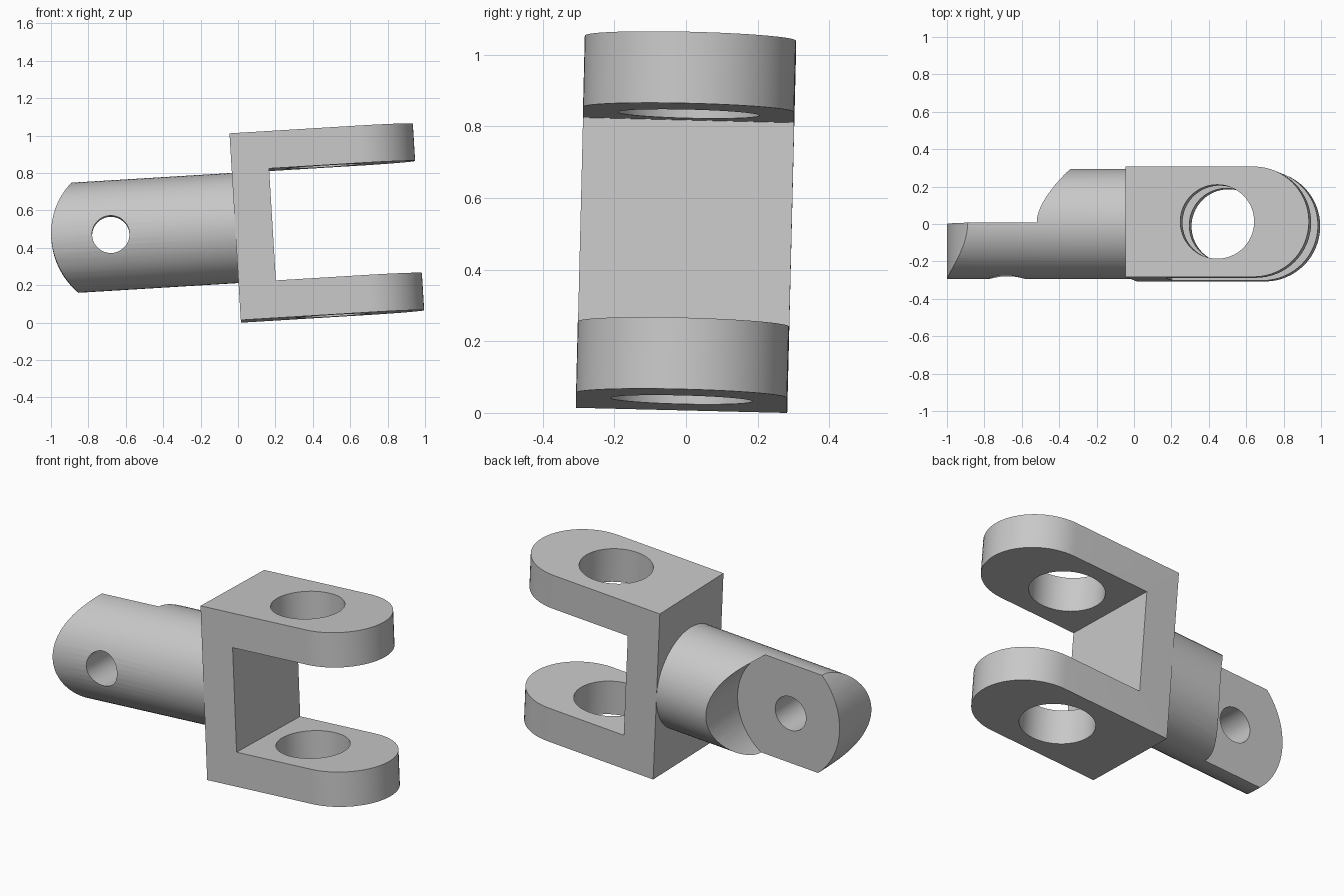
import bpy, bmesh, math
from mathutils import Matrix

if "Cube" in bpy.data.objects:
    bpy.data.objects.remove(bpy.data.objects["Cube"], do_unlink=True)

HALF_W = 0.295      # half width of the yoke and radius of the shaft
LENGTH = 0.982      # yoke length
PIN_X = -0.666      # cross hole position along the shaft

steel = bpy.data.materials.new("light_grey_steel")
steel.use_nodes = True
colour = (0.58, 0.58, 0.58, 1)
steel.diffuse_color = colour
steel.node_tree.nodes["Principled BSDF"].inputs["Base Color"].default_value = colour


def circle(cx, cy, r, n=64):
    return [(cx + r * math.cos(2 * math.pi * i / n),
             cy + r * math.sin(2 * math.pi * i / n)) for i in range(n)]


def round_end(x_flat, cx, r, n=32):
    """Strip of half width r, flat at x_flat and rounded about cx."""
    side = 1 if cx > x_flat else -1
    arc = [(cx + side * r * math.cos(a), r * math.sin(a))
           for a in (math.pi * (i / n - 0.5) for i in range(n + 1))]
    return [(x_flat, -r)] + arc + [(x_flat, r)]


def prism(name, outline, axis, lo, hi):
    """Extrude a 2D outline along an axis from lo to hi."""
    place = {"x": lambda u, v, w: (w, u, v),
             "y": lambda u, v, w: (u, w, v),
             "z": lambda u, v, w: (u, v, w)}[axis]
    bm = bmesh.new()
    rings = [[bm.verts.new(place(u, v, w)) for u, v in outline] for w in (lo, hi)]
    n = len(outline)
    bm.faces.new(rings[0])
    bm.faces.new(rings[1])
    for i in range(n):
        j = (i + 1) % n
        bm.faces.new((rings[0][i], rings[0][j], rings[1][j], rings[1][i]))
    bmesh.ops.recalc_face_normals(bm, faces=bm.faces)
    mesh = bpy.data.meshes.new(name)
    bm.to_mesh(mesh)
    bm.free()
    mesh.materials.append(steel)
    obj = bpy.data.objects.new(name, mesh)
    bpy.context.collection.objects.link(obj)
    return obj


def carve(obj, cutter, operation="DIFFERENCE"):
    bpy.context.view_layer.objects.active = obj
    mod = obj.modifiers.new("carve", "BOOLEAN")
    mod.operation, mod.object, mod.solver = operation, cutter, "EXACT"
    bpy.ops.object.modifier_apply(modifier=mod.name)
    bpy.data.objects.remove(cutter, do_unlink=True)


# Fork: U profile, rounded arm ends, bore through both arms
u_shape = [(0, -0.5), (LENGTH, -0.5), (LENGTH, -0.3), (0.2, -0.3),
           (0.2, 0.3), (LENGTH, 0.3), (LENGTH, 0.5), (0, 0.5)]
fork = prism("fork", u_shape, "y", -0.4, 0.4)
carve(fork, prism("arm_outline", round_end(-0.1, LENGTH - HALF_W, HALF_W), "z", -1, 1),
      "INTERSECT")
carve(fork, prism("arm_bore", circle(LENGTH / 2, 0, 0.198), "z", -1, 1))

# Shaft: rounded tip, half lap with concave shoulder, cross hole
shaft = prism("shaft", circle(0, 0, HALF_W), "x", -1.1, 0.1)
carve(shaft, prism("tip_outline", round_end(0.3, -0.985 + 0.406, 0.406), "y", -1, 1),
      "INTERSECT")
carve(shaft, prism("lap_cutter", round_end(-1.5, PIN_X, 0.345), "y", 0, 1))
carve(shaft, prism("cross_hole", circle(PIN_X, 0, 0.1), "y", -1, 1))

# Shared tilt and smooth shading
tilt = (Matrix.Translation((-0.015, 0, 0.506))
        @ Matrix.Rotation(math.radians(-3.47), 4, "Y")
        @ Matrix.Rotation(math.radians(-1.4), 4, "X"))
for part in (fork, shaft):
    part.matrix_world = tilt
    bpy.ops.object.select_all(action="DESELECT")
    part.select_set(True)
    bpy.context.view_layer.objects.active = part
    bpy.ops.object.shade_smooth_by_angle(angle=math.radians(30))
